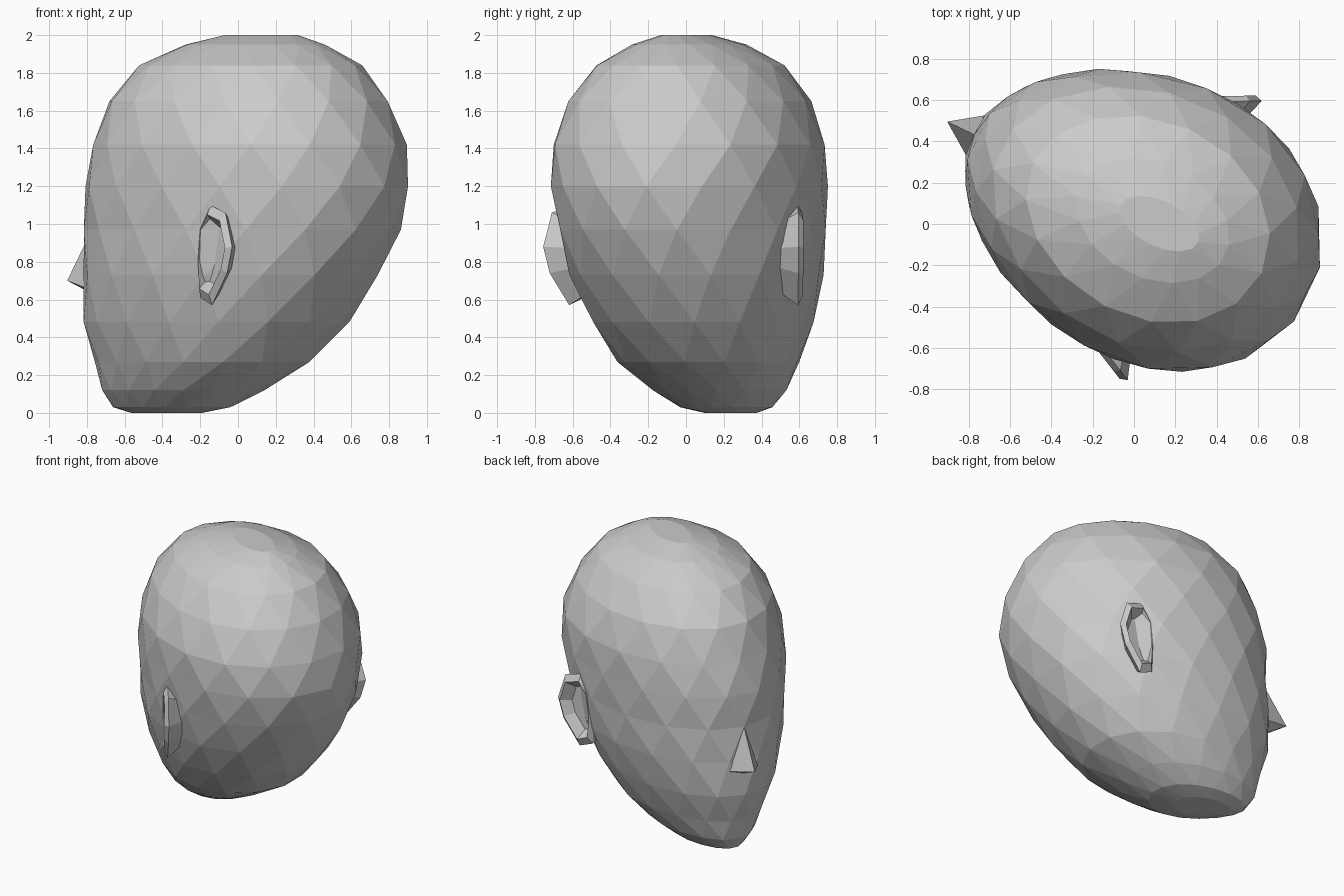
import bpy, bmesh
from math import cos, sin, pi
from mathutils import Vector

if "Cube" in bpy.data.objects:
    bpy.data.objects.remove(bpy.data.objects["Cube"])

# Head is turned: u runs towards the face, v across the ears
F = Vector((-0.901, 0.433, 0))
R = Vector((0.433, 0.901, 0))
MID = 0.055


def place(u, v, z):
    return F * u + R * (MID + v) + Vector((0, 0, z))


def build(name, verts, faces):
    bm = bmesh.new()
    vs = [bm.verts.new(p) for p in verts]
    for f in faces:
        bm.faces.new([vs[i] for i in f])
    bmesh.ops.recalc_face_normals(bm, faces=bm.faces)
    me = bpy.data.meshes.new(name)
    bm.to_mesh(me)
    bm.free()
    ob = bpy.data.objects.new(name, me)
    bpy.context.collection.objects.link(ob)
    return ob


# Head: egg-shaped sections, each row is z, centre u, half length, half width, taper
sections = [
    (0.00, 0.45, 0.20, 0.12, 0.15), (0.03, 0.42, 0.33, 0.22, 0.20),
    (0.12, 0.36, 0.45, 0.33, 0.22), (0.27, 0.245, 0.60, 0.45, 0.20),
    (0.48, 0.167, 0.735, 0.55, 0.15), (0.73, 0.075, 0.82, 0.635, 0.10),
    (0.97, 0.01, 0.875, 0.67, 0.08), (1.20, -0.02, 0.90, 0.69, 0.08),
    (1.42, -0.035, 0.86, 0.69, 0.08), (1.65, -0.032, 0.775, 0.61, 0.06),
    (1.84, -0.045, 0.615, 0.475, 0.04), (1.95, -0.075, 0.39, 0.28, 0.0),
    (2.00, -0.11, 0.21, 0.11, 0.0),
]
N = 16
verts, faces = [], []
for k, (z, cu, a, w, t) in enumerate(sections):
    for i in range(N):
        th = 2 * pi * (i + 0.5 * (k % 2)) / N
        verts.append(place(cu + a * cos(th), w * sin(th) * (1 - t * cos(th)), z))
for k in range(len(sections) - 1):
    lo, hi = k * N, (k + 1) * N
    for i in range(N):
        j = (i + 1) % N
        if k % 2 == 0:
            faces += [(lo + i, lo + j, hi + i), (lo + j, hi + j, hi + i)]
        else:
            faces += [(lo + i, hi + j, hi + i), (lo + i, lo + j, hi + j)]
faces += [tuple(range(N))[::-1], tuple(range((len(sections) - 1) * N, len(sections) * N))]
build("head", verts, faces)

# Nose: slim wedge with its tip low on the face
nose = [place(*p) for p in [(0.88, 0, 0.98), (1.03, 0.0, 0.70), (0.86, 0.12, 0.66),
                            (0.86, -0.12, 0.66), (0.86, 0, 0.62)]]
build("nose", nose, [(0, 1, 2), (0, 3, 1), (1, 3, 4), (1, 4, 2), (0, 2, 4, 3)])

# Ears: flared rim with a sunken dish in front and a narrower root behind
rim = [(0.0, 0.80), (0.08, 1.0), (0.35, 1.10), (0.8, 1.06),
       (1.0, 0.88), (0.85, 0.74), (0.4, 0.57), (0.05, 0.61)]
M = len(rim)


def ear_loop(side, scale, push, back):
    out = []
    for s, z in rim:
        s2, z2 = 0.45 + (s - 0.45) * scale, 0.85 + (z - 0.85) * scale
        out.append(place(-0.03 - 0.26 * s2 - back, side * (0.64 + 0.13 * s2 - push), z2))
    return out


for side, name in ((1, "left_ear"), (-1, "right_ear")):
    pts = (ear_loop(side, 0.6, 0.06, 0.0) + ear_loop(side, 0.8, -0.005, 0.0)
           + ear_loop(side, 1.0, 0.02, 0.01) + ear_loop(side, 0.72, 0.15, 0.0))
    fs = [tuple(range(M)), tuple(range(3 * M, 4 * M))]
    for k in range(3):
        for i in range(M):
            j = (i + 1) % M
            fs.append((k * M + i, k * M + j, (k + 1) * M + j, (k + 1) * M + i))
    build(name, pts, fs)
